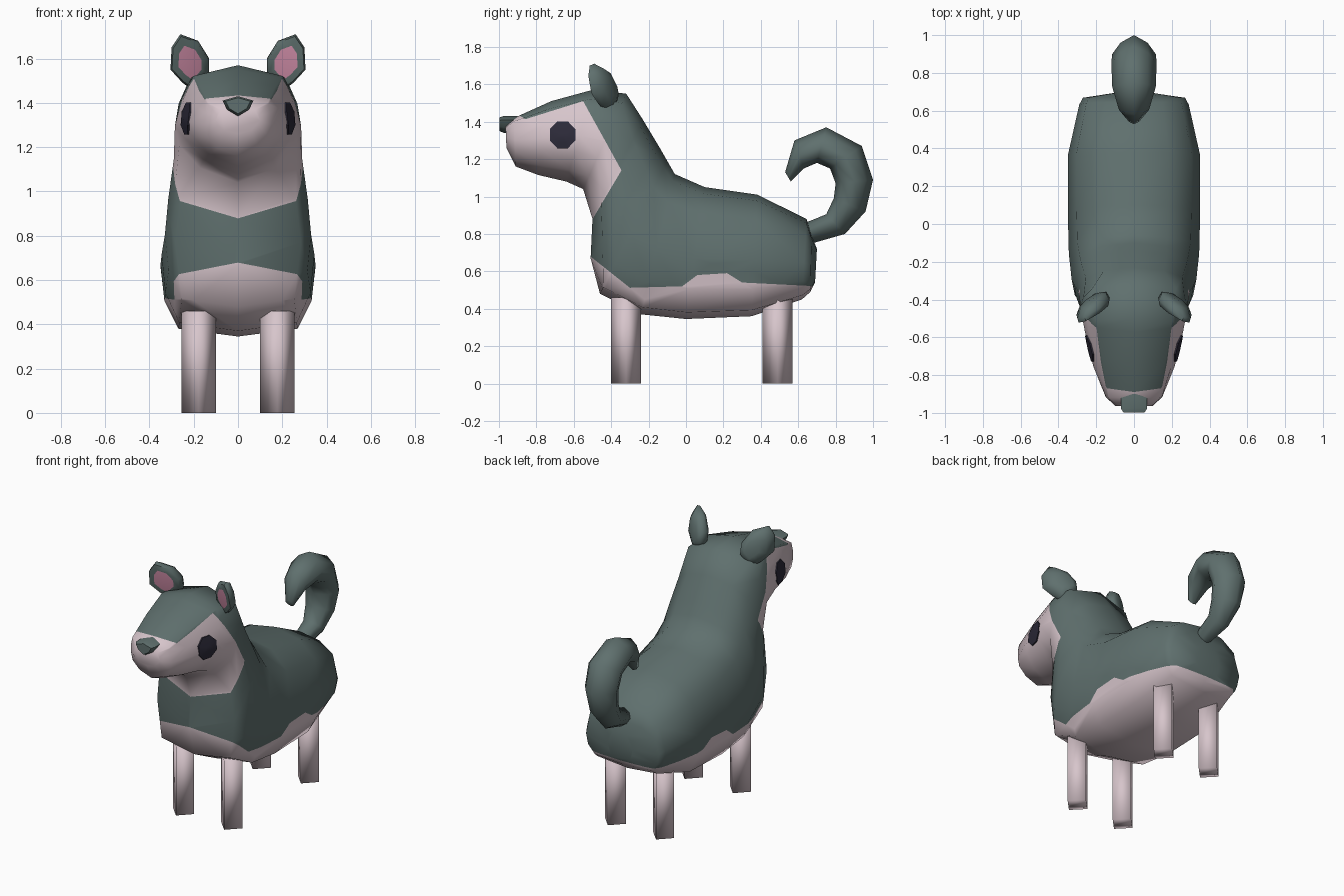
import bpy, bmesh, math
from mathutils import Vector
from mathutils.bvhtree import BVHTree

cube = bpy.data.objects.get("Cube")
if cube:
    bpy.data.objects.remove(cube, do_unlink=True)


def material(name, rgb):
    m = bpy.data.materials.new(name)
    m.use_nodes = True
    m.diffuse_color = (*rgb, 1)
    bsdf = m.node_tree.nodes["Principled BSDF"]
    bsdf.inputs["Base Color"].default_value = (*rgb, 1)
    bsdf.inputs["Roughness"].default_value = 0.8
    return m


DARK = material("dark_grey_green", (0.115, 0.162, 0.156))
PALE = material("pale_pink_grey", (0.68, 0.56, 0.60))
PINK = material("ear_pink", (0.66, 0.28, 0.41))
INK = material("eye_black", (0.026, 0.024, 0.042))


def finish(bm, name, mats, angle=40):
    bmesh.ops.recalc_face_normals(bm, faces=bm.faces)
    me = bpy.data.meshes.new(name)
    for f in bm.faces:
        f.smooth = True
    bm.to_mesh(me)
    bm.free()
    for m in mats:
        me.materials.append(m)
    me.set_sharp_from_angle(angle=math.radians(angle))
    ob = bpy.data.objects.new(name, me)
    bpy.context.collection.objects.link(ob)
    return ob


def skin(bm, rings):
    """Bridge successive point rings and cap both ends; returns the last cap."""
    vs = [[bm.verts.new(p) for p in r] for r in rings]
    n = len(vs[0])
    for a, b in zip(vs, vs[1:]):
        for i in range(n):
            j = (i + 1) % n
            bm.faces.new((a[i], a[j], b[j], b[i]))
    bm.faces.new(vs[0])
    return bm.faces.new(vs[-1])


def section(low, high, w, half):
    """Symmetric ring between two (y, z) points; half holds (width, height) factors."""
    a, b = Vector((0, *low)), Vector((0, *high))
    right = [a.lerp(b, t) + Vector((w * u, 0, 0)) for u, t in half]
    left = [Vector((-p.x, p.y, p.z)) for p in right[-2:0:-1]]
    return right + left


# Body: one sweep from rump through chest and neck to the snout
torso = [(0, 0), (.77, .05), (.95, .23), (1, .46), (.87, .8), (.52, .95), (0, 1)]
chest = [(0, 0), (.90, .17), (.97, .33), (1, .5), (.88, .8), (.55, .94), (0, 1)]
head = [(0, 0), (.6, .13), (.93, .33), (1, .5), (.94, .7), (.78, .9), (0, 1)]
snout = [(0, 0), (.6, .13), (.93, .33), (1, .55), (.98, .75), (.9, .93), (0, 1)]
stations = [
    ((.69, .54), (.70, .72), .09, torso),
    ((.665, .49), (.672, .79), .27, torso),
    ((.62, .45), (.645, .88), .29, torso),
    ((.35, .36), (.38, 1.01), .35, torso),
    ((0, .345), (.10, 1.05), .35, torso),
    ((-.24, .37), (-.06, 1.12), .345, torso),
    ((-.46, .48), (-.10, 1.19), .33, torso),
    ((-.51, .67), (-.14, 1.26), .315, chest),
    ((-.50, .88), (-.23, 1.41), .29, chest),
    ((-.55, 1.04), (-.32, 1.55), .285, head),
    ((-.64, 1.08), (-.50, 1.57), .26, head),
    ((-.79, 1.115), (-.72, 1.51), .215, head),
    ((-.91, 1.16), (-.92, 1.42), .15, snout),
    ((-.96, 1.26), (-.965, 1.38), .10, head),
]
bm = bmesh.new()
skin(bm, [section(*s) for s in stations])

# Pale face and belly areas as (y, z) outlines, cut into the body
face_line = [(-1.1, 1.58), (-.86, 1.413), (-.55, 1.51), (-.345, 1.14), (-.6, .71)]
belly_line = [(-.6, .75), (-.3, .512), (-.02, .52), (.06, .58), (.22, .59),
              (.3, .54), (.8, .515)]
face_area = face_line + [(-1.1, .71)]
belly_area = belly_line + [(.8, .2), (-.6, .2)]


def overlaps(f, p, q):
    for k, axis in ((0, 1), (1, 2)):
        c = [v.co[axis] for v in f.verts]
        if max(c) < min(p[k], q[k]) or min(c) > max(p[k], q[k]):
            return False
    return True


def inside(y, z, poly):
    hit = False
    for (y1, z1), (y2, z2) in zip(poly, poly[1:] + poly[:1]):
        if (z1 > z) != (z2 > z) and y < y1 + (z - z1) * (y2 - y1) / (z2 - z1):
            hit = not hit
    return hit


for line in (face_line, belly_line):
    for p, q in zip(line, line[1:]):
        faces = [f for f in bm.faces if overlaps(f, p, q)]
        geom = set(faces)
        for f in faces:
            geom.update(f.verts)
            geom.update(f.edges)
        bmesh.ops.bisect_plane(bm, geom=list(geom), dist=1e-4, plane_co=(0, *p),
                               plane_no=(0, q[1] - p[1], p[0] - q[0]))
for f in bm.faces:
    c = f.calc_center_median()
    f.material_index = int(inside(c.y, c.z, face_area) or inside(c.y, c.z, belly_area))
surface = BVHTree.FromBMesh(bm)
finish(bm, "body", [DARK, PALE], 65)

# Curled tail
tail_half = [(0, 0), (.62, .2), (1, .5), (.75, .82), (0, 1)]
tail = [((.64, .74), (.64, .86), .05), ((.85, .80), (.75, .905), .075),
        ((.96, .92), (.79, .99), .10), ((1, 1.09), (.80, 1.07), .115),
        ((.94, 1.27), (.77, 1.15), .12), ((.75, 1.37), (.70, 1.18), .115),
        ((.58, 1.30), (.63, 1.15), .08), ((.53, 1.13), (.56, 1.08), .03)]
bm = bmesh.new()
skin(bm, [section(*s, tail_half) for s in tail])
finish(bm, "tail", [DARK], 75)

# Nose
nose = [(-.07, 1.41), (0, 1.43), (.07, 1.41), (.05, 1.37), (0, 1.34), (-.05, 1.37)]
bm = bmesh.new()
skin(bm, [[(x * k, y, 1.395 + (z - 1.395) * k) for x, z in nose]
          for y, k in ((-.90, 1), (-.975, 1), (-.998, .8))])
finish(bm, "nose", [DARK], 60)

ear_outline = [(.045, .13), (.085, .07), (.09, -.03), (.035, -.09),
               (-.015, -.125), (-.085, -.05), (-.085, .02), (-.035, .10)]
for side, s in (("left", 1), ("right", -1)):
    # Ear: padded back, rounded rim and pink front
    bm = bmesh.new()
    rings = [[(s * (.215 + u * k), -.45 + d - .2 * v * k - .5 * u * k, 1.58 + v * k)
              for u, v in ear_outline]
             for k, d in ((.45, .065), (.8, .048), (1, .008), (.92, -.02), (.6, -.025))]
    skin(bm, rings).material_index = 1
    finish(bm, side + "_ear", [DARK, PINK], 60)

    # Eye: thin octagonal plate following the side of the head
    bm = bmesh.new()

    def on_head(r, a, lift):
        y, z = -.66 + r * .95 * math.cos(a), 1.33 + r * math.sin(a)
        hit = surface.ray_cast(Vector((s, y, z)), Vector((-s, 0, 0)))[0]
        return hit + Vector((s * lift, 0, 0))

    angles = [math.pi / 8 + i * math.pi / 4 for i in range(8)]
    skin(bm, [[on_head(r, a, lift) for a in angles]
              for r, lift in ((.078, 0), (.078, .008), (.045, .008), (.015, .008))])
    finish(bm, side + "_eye", [INK], 40)

    # Legs: straight four-sided posts set corner-forward, softly shaded
    for end, y in (("front", -.32), ("back", .49)):
        bm = bmesh.new()
        skin(bm, [[(s * .178 + .078 * dx, y + .08 * dy, z)
                   for dx, dy in ((1, 0), (0, 1), (-1, 0), (0, -1))] for z in (0, .46)])
        finish(bm, f"{end}_{side}_leg", [PALE], 180)
